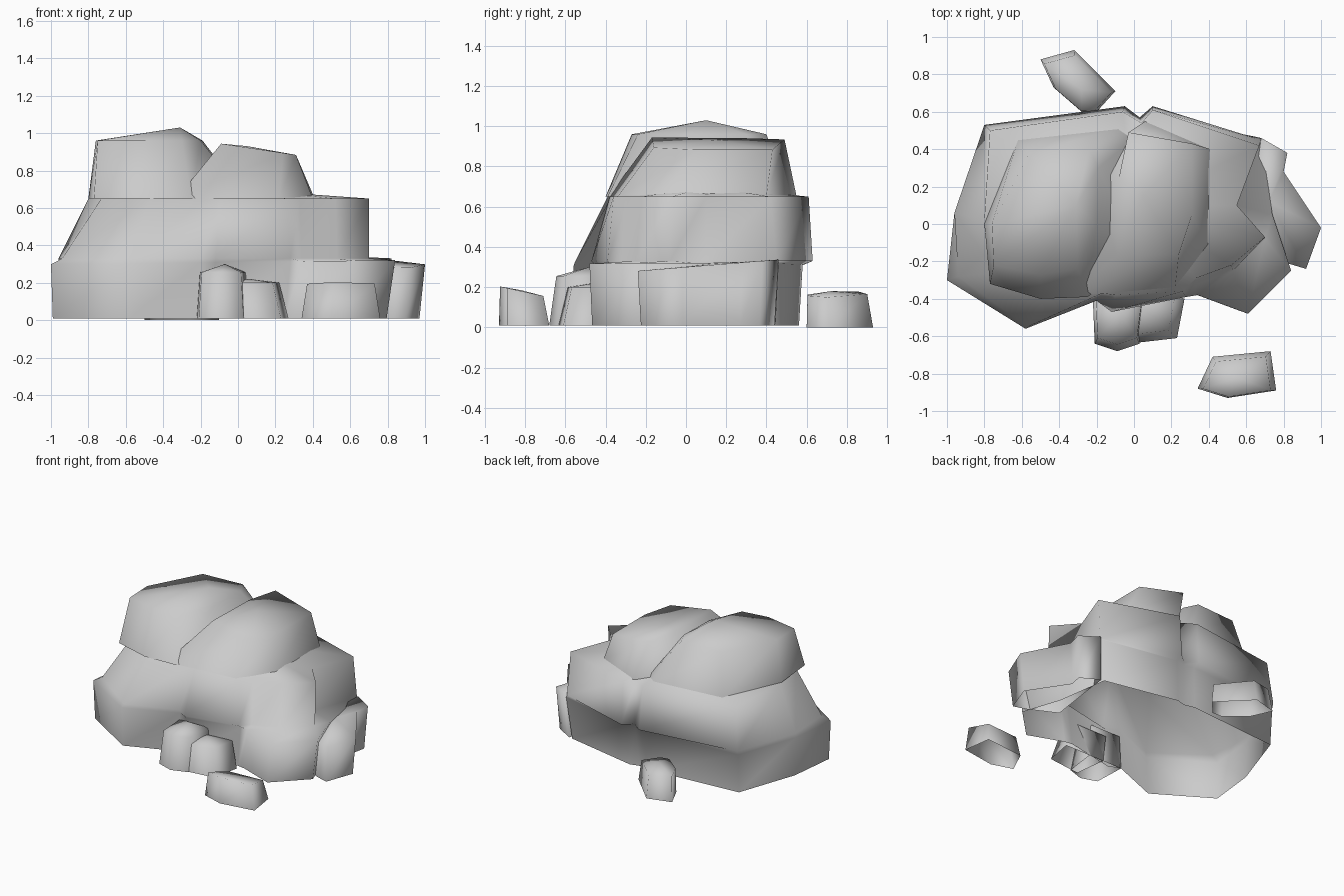
import bpy

# Remove the default cube only
default_cube = bpy.data.objects.get("Cube")
if default_cube:
    bpy.data.objects.remove(default_cube, do_unlink=True)

# Single stone colour
stone = bpy.data.materials.new("stone_grey")
stone.use_nodes = True
grey = (.6, .6, .6, 1)
stone.diffuse_color = grey
stone.node_tree.nodes["Principled BSDF"].inputs["Base Color"].default_value = grey


def ring(outline, height, slope_x=0, slope_y=0):
    """Lift a plan outline to a height, optionally tilting it."""
    return [(x, y, height + slope_x * x + slope_y * y) for x, y in outline]


def shrink(outline, factor, shift_x=0, shift_y=0):
    """Scale an outline about its own middle and nudge it."""
    count = len(outline)
    middle_x = sum(p[0] for p in outline) / count
    middle_y = sum(p[1] for p in outline) / count
    return [(middle_x + (x - middle_x) * factor + shift_x,
             middle_y + (y - middle_y) * factor + shift_y) for x, y in outline]


def boulder(name, rings, apex):
    """Loft matching rings into an open-bottomed smooth shell with a fan cap."""
    count = len(rings[0])
    vertices = [point for level in rings for point in level] + [apex]
    faces = []
    for level in range(len(rings) - 1):
        low, high = level * count, (level + 1) * count
        for i in range(count):
            j = (i + 1) % count
            faces.append((low + i, low + j, high + j, high + i))
    top = (len(rings) - 1) * count
    for i in range(count):
        faces.append((top + i, top + (i + 1) % count, len(vertices) - 1))
    mesh = bpy.data.meshes.new(name)
    mesh.from_pydata(vertices, [], faces)
    mesh.materials.append(stone)
    mesh.shade_smooth()
    mesh.update()
    shell = bpy.data.objects.new(name, mesh)
    bpy.context.collection.objects.link(shell)


ground = .01

# Stepped body: broad foot with a front lobe, then a ledge with a sloping left skirt
base = [(-1, -.3), (-.58, -.56), (-.2, -.41), (-.12, -.45), (.28, -.37),
        (.34, -.38), (.61, -.48), (.84, -.25), (.74, .05), (.68, .46),
        (.1, .58), (.03, .56), (-.05, .58), (-.8, .52), (-.96, .06)]
middle = [(-.94, -.28), (-.57, -.55), (-.2, -.41), (-.12, -.47), (.28, -.39),
          (.34, -.32), (.53, -.25), (.7, -.08), (.55, .1), (.68, .45),
          (.1, .63), (.03, .57), (-.05, .63), (-.8, .53), (-.96, .06)]
middle_top = [(-.73, -.26), (-.47, -.39), (-.17, -.37), (-.1, -.38), (.26, -.36),
              (.33, -.29), (.52, -.22), (.7, -.07), (.55, .1), (.67, .42),
              (.1, .61), (.04, .54), (-.06, .6), (-.77, .5), (-.8, .02)]
boulder("stepped_body",
        [ring(shrink(base, .97, -.02), ground), ring(base, .31, .012),
         ring(middle, .33), ring(middle_top, .65)], (0, .1, .7))

# Left crown, the tallest block
left_crown = [(-.77, -.32), (-.5, -.4), (-.25, -.39), (.05, -.2),
              (0, .46), (-.08, .51), (-.62, .45), (-.8, 0)]
left_top = [(-.75, -.22), (-.5, -.27), (-.3, -.24), (-.2, 0),
            (-.19, .3), (-.24, .4), (-.56, .38), (-.76, 0)]
boulder("left_crown",
        [ring(left_crown, .65), ring(left_top, .96)], (-.31, .1, 1.03))

# Right crown standing on the ledge and running down across the front
right_crown = [(-.33, -.385), (.22, -.34), (.4, -.12), (.41, .4), (.06, .55), (-.25, .3)]
right_top = [(-.09, -.17), (.24, -.16), (.31, .05), (.31, .43), (-.03, .49), (-.08, .25)]
boulder("right_crown",
        [ring(right_crown, .65), ring(right_top, .93, -.15)], (.05, .15, .93))

# Low shoulder on the right side
shoulder = [(.6, -.1), (.82, -.21), (.92, -.24), (1, -.02),
            (.8, .28), (.82, .38), (.68, .46)]
boulder("side_shoulder",
        [ring(shrink(shoulder, .95, -.02), ground), ring(shoulder, .3, 0, .08)],
        (.72, .12, .315))

# Two small rocks leaning on the front
front_tall = [(-.22, -.4), (-.21, -.64), (-.09, -.68), (.03, -.64), (.06, -.4)]
boulder("front_tall_rock",
        [ring(front_tall, ground),
         ring(shrink(front_tall, .88, 0, .02), .255)], (-.07, -.48, .3))
front_low = [(-.06, -.4), (-.03, -.64), (.23, -.61), (.27, -.4)]
boulder("front_low_rock",
        [ring(front_low, ground),
         ring(shrink(front_low, .88, -.03, .03), .2)], (.06, -.46, .22))

# Loose stones in front and behind
front_slab = [(.34, -.88), (.5, -.93), (.76, -.89), (.73, -.68), (.42, -.71)]
boulder("front_slab",
        [ring(front_slab, ground),
         ring(shrink(front_slab, .86, 0, -.01), 0, 0, -.22)], (.55, -.82, .185))
back_stone = [(-.43, .73), (-.28, .6), (-.2, .6), (-.1, .71), (-.32, .93), (-.5, .88)]
boulder("back_stone",
        [ring(back_stone, 0),
         ring(shrink(back_stone, .9, 0, -.01), .14, -.08)], (-.28, .72, .18))
